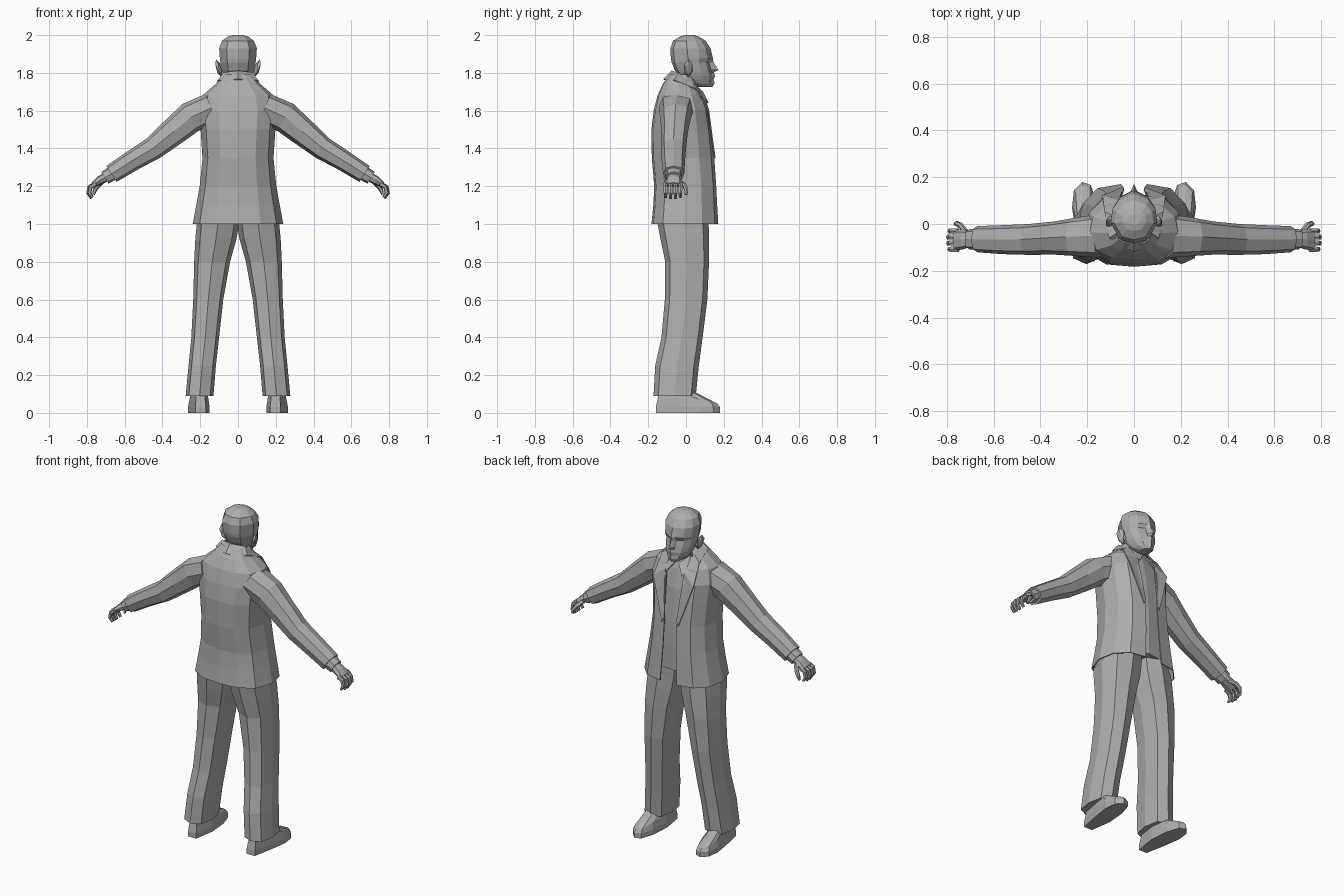
import bpy, bmesh, math
from mathutils import Vector, Matrix

grey = bpy.data.materials.new("suit_grey")
grey.diffuse_color = (0.42, 0.42, 0.42, 1)


def finish(name, bm, mirror=True, thick=0):
    bmesh.ops.recalc_face_normals(bm, faces=bm.faces)
    me = bpy.data.meshes.new(name)
    bm.to_mesh(me)
    bm.free()
    me.materials.append(grey)
    ob = bpy.data.objects.new(name, me)
    bpy.context.collection.objects.link(ob)
    if mirror:
        m = ob.modifiers.new("mirror", 'MIRROR')
        m.use_clip = True
        m.merge_threshold = 0.0005
    if thick:
        s = ob.modifiers.new("thickness", 'SOLIDIFY')
        s.thickness = thick
        s.offset = 0
    return ob


def loft(name, rings, closed=True, caps=True, mirror=True, thick=0):
    """Skin a list of point rings into one flat-faced surface."""
    bm = bmesh.new()
    vs = [[bm.verts.new(p) for p in r] for r in rings]
    n = len(rings[0])
    for a, b in zip(vs, vs[1:]):
        for i in range(n if closed else n - 1):
            j = (i + 1) % n
            bm.faces.new((a[i], a[j], b[j], b[i]))
    if caps:
        bm.faces.new(vs[0])
        bm.faces.new(vs[-1])
    return finish(name, bm, mirror, thick)


def oval(c, u, v, n=8, p=0.8):
    """Slightly boxy ring about c, spanned by the vectors u and v."""
    pts = []
    for i in range(n):
        t = 2 * math.pi * i / n
        s, k = math.sin(t), math.cos(t)
        pts.append(Vector(c) + Vector(u) * math.copysign(abs(k) ** p, k)
                   + Vector(v) * math.copysign(abs(s) ** p, s))
    return pts


def limb(name, path, n=8):
    """Tube along (x, y, z, half thickness, half depth)."""
    pts = [Vector(p[:3]) for p in path]
    rings = []
    for i, p in enumerate(path):
        t = pts[min(i + 1, len(pts) - 1)] - pts[max(i - 1, 0)]
        t.y = 0
        side = Vector((0, 1, 0)).cross(t.normalized())
        rings.append(oval(pts[i], side * p[3], (0, p[4], 0), n))
    return loft(name, rings)


TORSO = [(0, 0), (.5, .03), (.85, .17), (1, .48), (.92, .76), (.65, .95)]


def torso_ring(z, hw, yb, yf, gap=0):
    pts = [(hw * x, yb + (yf - yb) * f, z) for x, f in TORSO]
    return pts + [(gap, yf, z)]


# Open jacket shell
loft("jacket", [torso_ring(*r) for r in (
    (1.0, .237, -.18, .168, .055), (1.1, .218, -.17, .162, .05),
    (1.2, .2, -.165, .157, .045), (1.35, .185, -.178, .147, .042),
    (1.5, .195, -.18, .132, .052), (1.6, .205, -.168, .116, .06),
    (1.68, .185, -.148, .085, .065), (1.74, .115, -.12, .05, .066),
    (1.79, .075, -.085, .03, .062))],
    closed=False, caps=False, thick=.006)

# Shirt under the jacket
loft("shirt", [torso_ring(*r) for r in (
    (1.06, .16, -.14, .128), (1.2, .15, -.13, .13), (1.35, .15, -.14, .126),
    (1.55, .16, -.14, .105), (1.66, .12, -.11, .08), (1.73, .06, -.07, .05))],
    closed=False)

# Collars and lapels
loft("shirt_collar", [
    [(0, -.065, 1.80), (.06, -.03, 1.79), (.065, .03, 1.75), (.012, .088, 1.70)],
    [(0, -.085, 1.76), (.085, -.04, 1.75), (.09, .045, 1.71), (.055, .118, 1.64)]],
    closed=False, caps=False, thick=.006)
loft("lapel", [
    [(0, -.075, 1.81), (.075, -.04, 1.80), (.075, .03, 1.75),
     (.058, .1, 1.66), (.042, .15, 1.38)],
    [(0, -.118, 1.765), (.105, -.06, 1.76), (.125, .05, 1.715),
     (.135, .12, 1.6), (.055, .153, 1.35)]],
    closed=False, caps=False, thick=.006)

# Sleeves and cuffs
limb("sleeve", [
    (.14, -.05, 1.615, .08, .095), (.25, -.055, 1.565, .083, .082),
    (.34, -.06, 1.49, .074, .071), (.45, -.066, 1.40, .062, .066),
    (.56, -.067, 1.335, .055, .062), (.67, -.065, 1.265, .05, .056)])
limb("cuff", [(.65, -.065, 1.278, .04, .046), (.705, -.065, 1.245, .036, .043)])

# Hands
limb("palm", [(.69, -.065, 1.253, .025, .03), (.73, -.066, 1.232, .023, .042),
              (.765, -.068, 1.207, .015, .046)])
for i in range(4):
    y = -.108 + .026 * i
    d = .006 * (i in (0, 3))
    limb("finger", [(.752, y, 1.213, .012, .012),
                    (.786 - d, y, 1.196, .012, .012),
                    (.793 - d, y, 1.165, .011, .011),
                    (.776 - d, y, 1.135 + d, .007, .008)], 6)
limb("thumb", [(.715, -.04, 1.23, .014, .016), (.74, -.008, 1.205, .013, .013),
               (.758, .002, 1.18, .011, .011), (.765, .0, 1.155, .007, .008)], 6)

# Trouser legs: z, inner x, outer x, back y, front y
legs = ((.09, .13, .277, -.172, .052), (.25, .117, .262, -.163, .068),
        (.4, .1, .247, -.13, .088), (.6, .078, .237, -.112, .113),
        (.8, .042, .232, -.11, .122), (.92, .008, .226, -.135, .122),
        (1.0, -.005, .218, -.15, .12), (1.1, -.01, .17, -.14, .118))
loft("trouser_leg", [
    oval(((a + b) / 2, (c + d) / 2, z), ((b - a) / 2, 0, 0),
         (0, (d - c) / 2, 0), 8, .75) for z, a, b, c, d in legs])\
    .modifiers["mirror"].use_clip = False

# Shoes
sole = [(.17, -.16), (.225, -.16), (.25, -.03), (.265, .07), (.257, .145),
        (.222, .18), (.185, .167), (.16, .09), (.15, -.03)]
cx = .207
loft("shoe", [
    [(x, y, 0) for x, y in sole],
    [(x, y, .03) for x, y in sole],
    [(cx + (x - cx) * .85, y * .92, .085 - .2 * max(0, y)) for x, y in sole],
    [(cx + (x - cx) * .7, -.05 + y * .5, .115) for x, y in sole]])

# Neck
loft("neck", [oval((0, y, z), (.06, 0, 0), (0, .062, 0))
              for y, z in ((-.005, 1.64), (.0, 1.72), (.015, 1.81))], mirror=False)

# Head: z, half width, back y, face y, profile y (nose, lips and chin)
FACE = [(0, 0), (.6, .08), (1, .42), (.92, .7), (.64, .89), (.2, .98)]
head = ((1.725, .03, .06, .135, .14), (1.745, .055, .0, .142, .152),
        (1.765, .068, -.025, .14, .146), (1.785, .077, -.04, .142, .154),
        (1.803, .083, -.052, .138, .147), (1.816, .086, -.06, .136, .172),
        (1.855, .093, -.076, .126, .145), (1.875, .096, -.08, .138, .143),
        (1.93, .1, -.083, .127, .13), (1.97, .084, -.068, .1, .103),
        (1.993, .053, -.03, .065, .067), (2.0, .028, -.005, .04, .042))
loft("head", [[(hw * x, b + (f - b) * k, z) for x, k in FACE] + [(0, nose, z)]
              for z, hw, b, f, nose in head], closed=False)

# Ears
bm = bmesh.new()
bmesh.ops.create_icosphere(bm, subdivisions=1, radius=1, matrix=(
    Matrix.Translation((.102, .012, 1.825)) @ Matrix.Rotation(.3, 4, 'Y')
    @ Matrix.Rotation(.35, 4, 'Z') @ Matrix.Diagonal((.014, .028, .05, 1))))
finish("ear", bm)
